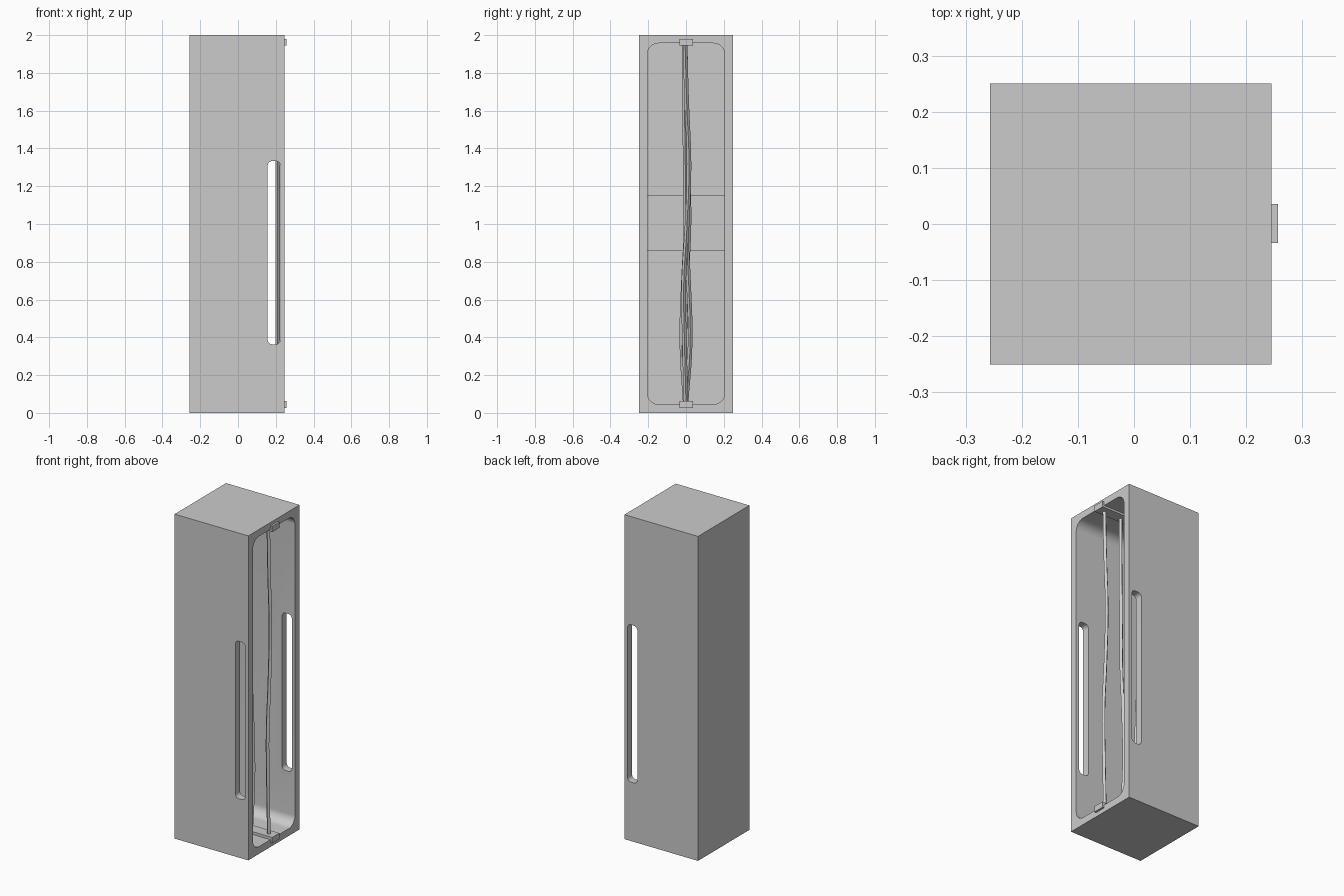
import bpy, bmesh, math

cube = bpy.data.objects.get("Cube")
if cube:
    bpy.data.objects.remove(cube, do_unlink=True)

grey = bpy.data.materials.new("Plain grey")
grey.use_nodes = True
COLOUR = (0.6, 0.6, 0.6, 1)
grey.diffuse_color = COLOUR
grey.node_tree.nodes["Principled BSDF"].inputs["Base Color"].default_value = COLOUR


def box(name, lo, hi, round_axis=None, radius=0.0):
    """Box between two corners; edges along round_axis may be filleted."""
    bm = bmesh.new()
    bmesh.ops.create_cube(bm, size=1)
    for v in bm.verts:
        v.co = [l + (c + 0.5) * (h - l) for c, l, h in zip(v.co, lo, hi)]
    if round_axis is not None:
        edges = [e for e in bm.edges
                 if abs((e.verts[0].co - e.verts[1].co).normalized()[round_axis]) > 0.9]
        bmesh.ops.bevel(bm, geom=edges, offset=radius, segments=10,
                        profile=0.5, affect='EDGES')
    bmesh.ops.recalc_face_normals(bm, faces=bm.faces)
    mesh = bpy.data.meshes.new(name)
    bm.to_mesh(mesh)
    bm.free()
    mesh.materials.append(grey)
    obj = bpy.data.objects.new(name, mesh)
    bpy.context.collection.objects.link(obj)
    return obj


def cut(target, cutter):
    cutter.hide_render = True
    mod = target.modifiers.new("Cut", 'BOOLEAN')
    mod.operation = 'DIFFERENCE'
    mod.solver = 'EXACT'
    mod.object = cutter
    bpy.context.view_layer.objects.active = target
    bpy.ops.object.modifier_apply(modifier=mod.name)
    bpy.data.objects.remove(cutter, do_unlink=True)


# Hollow case, open on its left side, with a slot through front and back
case = box("case", (-0.257, -0.25, 0), (0.245, 0.25, 2))
cut(case, box("cavity_cutter", (-0.21, -0.205, 0.045), (0.35, 0.205, 1.957), 0, 0.06))
cut(case, box("slot_cutter", (0.157, -0.4, 0.363), (0.224, 0.4, 1.333), 1, 0.024))
bpy.ops.object.select_all(action='DESELECT')
case.select_set(True)
bpy.context.view_layer.objects.active = case
bpy.ops.object.shade_smooth_by_angle(angle=math.radians(30))

# Shallow band across the inner back wall
box("back_band", (-0.22, -0.21, 0.86), (-0.195, 0.21, 1.15))

# String bars let into the floor and ceiling
box("bottom_bar", (-0.215, -0.034, 0.026), (0.257, 0.036, 0.062))
box("top_bar", (-0.215, -0.034, 1.944), (0.257, 0.036, 1.98))

# Gently wavy strings: depth, then sideways offsets from bottom to top
STRINGS = [
    (0.21, (0.0, -0.008, -0.012, 0.006, 0.016, 0.004, -0.005)),
    (0.09, (0.0, 0.022, 0.014, -0.002, -0.004, -0.008, -0.008)),
    (-0.03, (-0.004, -0.022, -0.014, 0.002, 0.006, 0.0, -0.006)),
    (-0.15, (0.0, 0.010, 0.004, 0.016, 0.010, 0.002, -0.004)),
]
for number, (x, offsets) in enumerate(STRINGS, 1):
    curve = bpy.data.curves.new(f"string_{number}", 'CURVE')
    curve.dimensions = '3D'
    curve.bevel_depth = 0.012
    curve.bevel_resolution = 0
    curve.use_fill_caps = True
    curve.resolution_u = 5
    spline = curve.splines.new('BEZIER')
    spline.bezier_points.add(len(offsets) - 1)
    for i, (point, y) in enumerate(zip(spline.bezier_points, offsets)):
        point.co = (x, y, 0.05 + 1.905 * i / (len(offsets) - 1))
        point.handle_left_type = point.handle_right_type = 'AUTO'
    spline.use_smooth = False
    curve.materials.append(grey)
    string = bpy.data.objects.new(f"string_{number}", curve)
    bpy.context.collection.objects.link(string)
